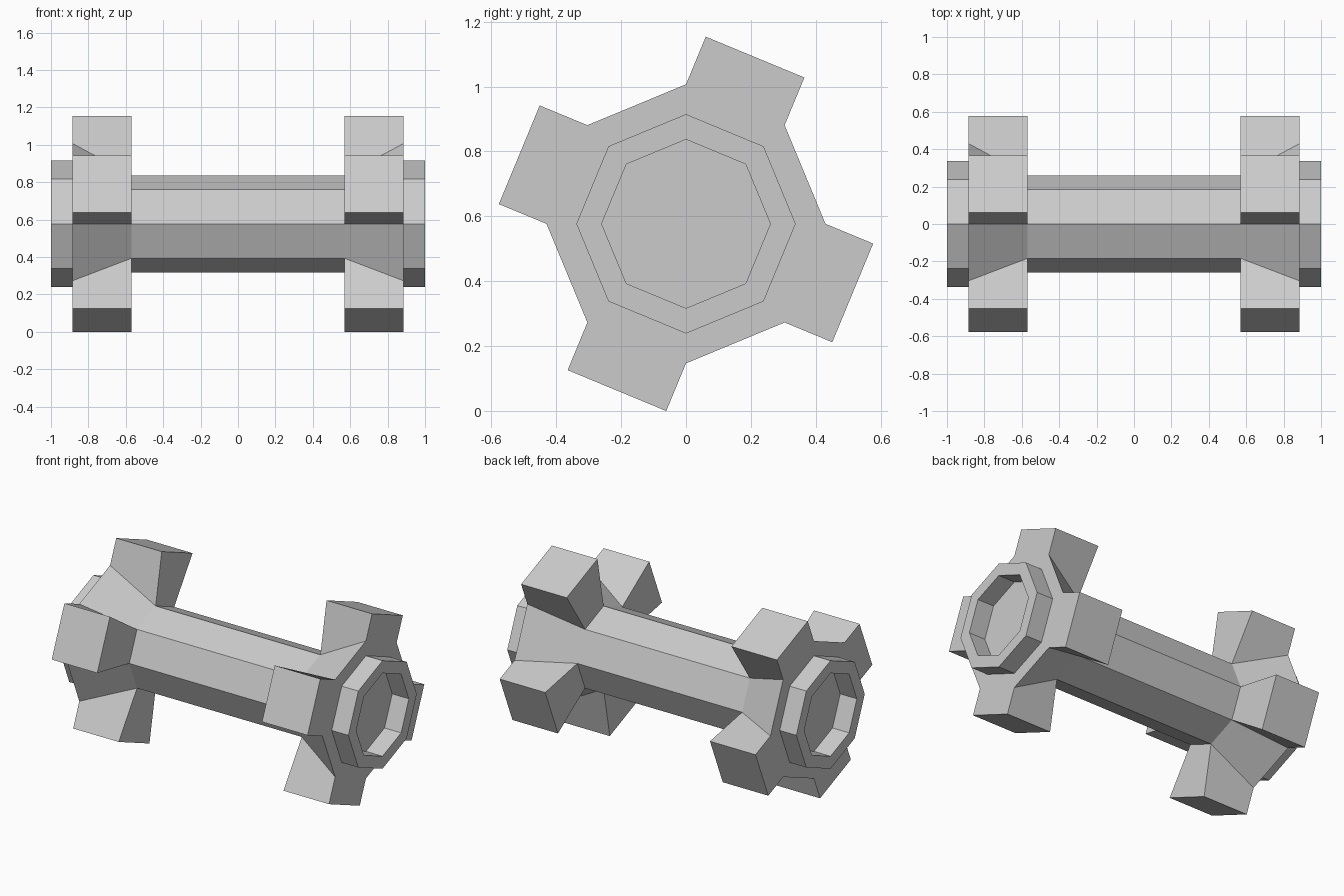
import bpy, bmesh
from math import cos, sin, pi
from mathutils import Vector

if "Cube" in bpy.data.objects:
    bpy.data.objects.remove(bpy.data.objects["Cube"])

SIDES = 8
CZ = 0.577           # height of the axle axis
TOOTH = 0.159        # how far each tooth stands out
HUB_IN, HUB_OUT = 0.57, 0.885
R_SHAFT, R_HUB, R_COLLAR = 0.26, 0.43, 0.338

# lengthwise profile (x, radius) of one end, from shaft to recess floor
half = [(HUB_IN, R_SHAFT), (HUB_OUT, R_HUB), (HUB_OUT, R_COLLAR),
        (1.0, R_COLLAR), (1.0, R_SHAFT), (HUB_OUT, R_SHAFT)]
profile = [(-x, r) for x, r in reversed(half)] + half

bm = bmesh.new()
rings = [[bm.verts.new((x, r * cos(2 * pi * k / SIDES), CZ + r * sin(2 * pi * k / SIDES)))
          for k in range(SIDES)] for x, r in profile]

# octagonal walls, remembering the flared hub faces that carry teeth
tooth_faces = []
for i in range(len(rings) - 1):
    a, b = rings[i], rings[i + 1]
    flared = {profile[i][1], profile[i + 1][1]} == {R_SHAFT, R_HUB}
    for k in range(SIDES):
        n = (k + 1) % SIDES
        f = bm.faces.new((a[k], a[n], b[n], b[k]))
        if flared and k % 2 == 1:
            tooth_faces.append((f, k))

# recess floors
bm.faces.new(rings[0])
bm.faces.new(rings[-1])

# pull each tooth out to a square-ended block
for f, k in tooth_faces:
    mid = 2 * pi * (k + 0.5) / SIDES
    out = Vector((0, cos(mid), sin(mid))) * TOOTH
    res = bmesh.ops.extrude_face_region(bm, geom=[f])
    for v in [g for g in res["geom"] if isinstance(g, bmesh.types.BMVert)]:
        r = Vector((0, v.co.y, v.co.z - CZ))
        v.co = Vector((v.co.x, 0, CZ)) + r.normalized() * R_HUB + out
    if f.is_valid:
        bmesh.ops.delete(bm, geom=[f], context='FACES_ONLY')

bmesh.ops.recalc_face_normals(bm, faces=bm.faces)
mesh = bpy.data.meshes.new("toothed_axle")
bm.to_mesh(mesh)
bm.free()
bpy.context.collection.objects.link(bpy.data.objects.new("toothed_axle", mesh))
